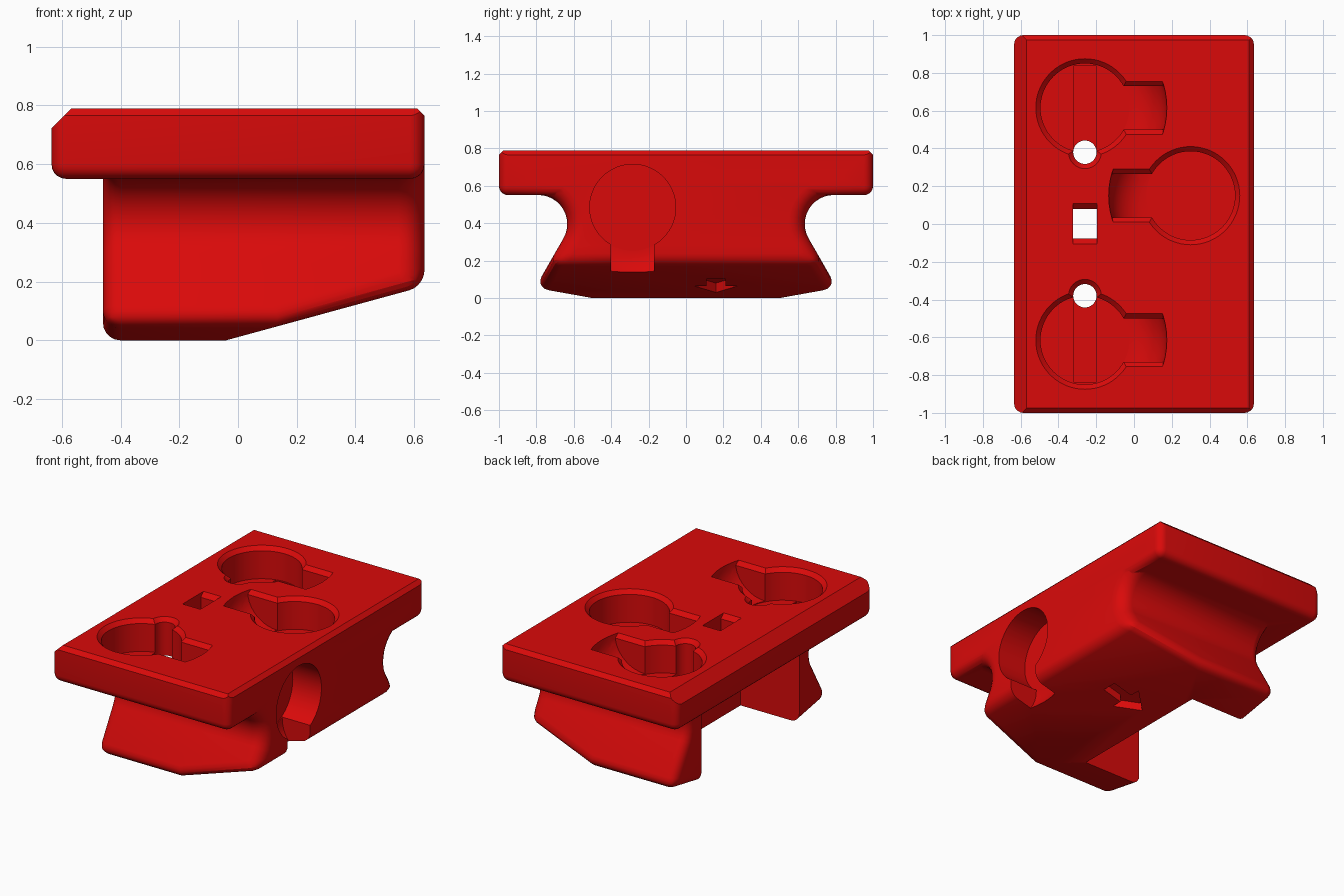
import bpy, bmesh, math
from mathutils import Matrix

if "Cube" in bpy.data.objects:
    bpy.data.objects.remove(bpy.data.objects["Cube"])

red = bpy.data.materials.new("red")
red.diffuse_color = (0.70, 0.003, 0.003, 1)
red.use_nodes = True
red.node_tree.nodes["Principled BSDF"].inputs["Base Color"].default_value = red.diffuse_color
TOP = 0.79


def make(name, bm):
    bmesh.ops.recalc_face_normals(bm, faces=bm.faces)
    me = bpy.data.meshes.new(name)
    bm.to_mesh(me)
    bm.free()
    ob = bpy.data.objects.new(name, me)
    bpy.context.collection.objects.link(ob)
    me.materials.append(red)
    return ob


def clip(bm, co, no):
    """Cut away everything on the normal side and close the cut."""
    r = bmesh.ops.bisect_plane(bm, geom=bm.verts[:] + bm.edges[:] + bm.faces[:], dist=1e-6,
                               plane_co=co, plane_no=no, clear_outer=True)
    edges = [e for e in r["geom_cut"] if isinstance(e, bmesh.types.BMEdge)]
    bmesh.ops.holes_fill(bm, edges=edges)


def box_bm(lo, hi):
    bm = bmesh.new()
    bmesh.ops.create_cube(bm, size=1)
    for v in bm.verts:
        v.co = [a + (c + 0.5) * (b - a) for a, b, c in zip(lo, hi, v.co)]
    return bm


def prism(points, vec):
    """Extrude a closed polygon along a vector."""
    bm = bmesh.new()
    f = bm.faces.new([bm.verts.new(p) for p in points])
    r = bmesh.ops.extrude_face_region(bm, geom=[f])
    bmesh.ops.translate(bm, vec=vec, verts=[v for v in r["geom"] if isinstance(v, bmesh.types.BMVert)])
    return bm


def lathe(profile, n=64):
    """Solid of revolution about z from (radius, height) pairs, capped."""
    bm = bmesh.new()
    rings = [[bm.verts.new((r * math.cos(2 * math.pi * i / n), r * math.sin(2 * math.pi * i / n), z))
              for i in range(n)] for r, z in profile]
    for a, b in zip(rings, rings[1:]):
        for i in range(n):
            bm.faces.new((a[i], a[(i + 1) % n], b[(i + 1) % n], b[i]))
    bm.faces.new(rings[0][::-1])
    bm.faces.new(rings[-1])
    return bm


def apply(ob, mod):
    bpy.context.view_layer.objects.active = ob
    bpy.ops.object.modifier_apply(modifier=mod.name)


def volume(ob):
    bm = bmesh.new()
    bm.from_mesh(ob.data)
    v = bm.calc_volume()
    bm.free()
    return v


def boolean(ob, other, op="DIFFERENCE"):
    """Apply a boolean, trying the next solver if nothing changed."""
    before = volume(ob)
    for solver in ("EXACT", "MANIFOLD", "FLOAT"):
        m = ob.modifiers.new("cut", "BOOLEAN")
        m.operation, m.object, m.solver = op, other, solver
        apply(ob, m)
        if abs(volume(ob) - before) > 1e-6:
            break
    bpy.data.objects.remove(other)


# Top plate: rounded corners and underside, chamfered top
bm = box_bm((-0.635, -1, 0.55), (0.635, 1, TOP))
up = [e for e in bm.edges if abs(e.verts[0].co.z - e.verts[1].co.z) > 0.1]
bmesh.ops.bevel(bm, geom=up, offset=0.05, segments=5, profile=0.5, affect="EDGES")
low = [e for e in bm.edges if all(v.co.z < 0.56 for v in e.verts)]
bmesh.ops.bevel(bm, geom=low, offset=0.049, segments=5, profile=0.5, affect="EDGES")
for x, y, c in ((1, 0, 0.025), (0, 1, 0.025), (0, -1, 0.025), (-1, 0, 0.067)):
    clip(bm, (x * (0.635 - c), y * (1 - c), TOP), (x, y, 1))
body = make("mounting_body", bm)

# Dovetail base: waisted cross-section, sloped underside
half = [(0.5, 0), (0.807, 0.055)]
for i in range(13):
    a = math.radians(210 - 10 * i)
    half.append((0.79 + 0.155 * math.cos(a), 0.396 + 0.155 * math.sin(a)))
half += [(0.9, 0.551), (0.9, 0.72)]
loop = half + [(-y, z) for y, z in reversed(half)]
bm = prism([(-0.46, y, z) for y, z in loop], (1.095, 0, 0))
clip(bm, (-0.04, 0, 0), (0.273, 0, -1))

# Rounded edges, widest on the sides of the right end
bmesh.ops.recalc_face_normals(bm, faces=bm.faces)
layer = bm.edges.layers.float.new("bevel_weight_edge")
for e in bm.edges:
    if e.calc_face_angle(0) > math.radians(30):
        mid = (e.verts[0].co + e.verts[1].co) / 2
        side = mid.x > 0.634 and 0.19 < mid.z < 0.6
        e[layer] = 1.0 if side else 0.67
base = make("dovetail_base", bm)
m = base.modifiers.new("round", "BEVEL")
m.width, m.segments, m.limit_method, m.offset_type = 0.125, 5, "WEIGHT", "WIDTH"
m.use_clamp_overlap = False
apply(base, m)
bm = bmesh.new()
bm.from_mesh(base.data)
bmesh.ops.remove_doubles(bm, verts=bm.verts, dist=1e-4)
bm.to_mesh(base.data)
bm.free()

# Rear opening between the two legs
boolean(base, make("rear_gap", box_bm((-0.7, -0.5, -0.1), (-0.04, 0.5, 0.55))))
boolean(body, base, "UNION")


def pocket(mat, chamfer=True):
    """Round pocket with a scooped finger ramp along local +x; mouth at local z = 0."""
    rim = [(0.235, -0.025), (0.30, 0.04)] if chamfer else [(0.23, 0.04)]
    parts = [lathe([(rim[0][0], -0.205)] + rim)]
    scoop = [(0.234 + 0.2 * math.sin(t), -0.2 * math.cos(t))
             for t in (math.radians(10 * i) for i in range(10))] + [(0.435, 0.04)]
    for w, tilt in ((0.115, 0), (0.14, 1)) if chamfer else ((0.115, 0),):
        ramp = lathe(scoop)
        clip(ramp, (0.03, 0, 0), (-1, 0, 0))
        clip(ramp, (0, w, 0), (0, 1, -tilt))
        clip(ramp, (0, -w, 0), (0, -1, -tilt))
        parts.append(ramp)
    for p in parts:
        p.transform(mat)
        boolean(body, make("pocket_cutter", p))


# One pocket in the right end and three in the top
pocket(Matrix.Translation((0.635, -0.285, 0.485)) @ Matrix.Rotation(math.pi / 2, 4, "Y"), False)
for y in (-0.615, 0.615):
    pocket(Matrix.Translation((-0.26, y, TOP)))
pocket(Matrix.Translation((0.3, 0.15, TOP)) @ Matrix.Rotation(math.pi, 4, "Z"))

# Pin holes beside the outer pockets, with shallow floor grooves
for s in (-1, 1):
    hole = lathe([(0.062, 0.5), (0.062, 0.765), (0.107, 0.81)], 32)
    hole.transform(Matrix.Translation((-0.26, s * 0.38, 0)))
    boolean(body, make("pin_hole", hole))
    ys = sorted((s * 0.40, s * 0.84))
    boolean(body, make("floor_groove", box_bm((-0.318, ys[0], 0.575), (-0.202, ys[1], 0.60))))

# Square slot with sloped ends
slot = [(-0.078, 0.5), (0.08, 0.5), (0.08, 0.762), (0.128, 0.81), (-0.126, 0.81), (-0.078, 0.762)]
boolean(body, make("square_slot", prism([(-0.322, y, z) for y, z in slot], (0.127, 0, 0))))

# Arrow-shaped recess in the sloped underside
arrow = [(0.07, 0.16), (0.2, 0.28), (0.2, 0.21), (0.33, 0.21),
         (0.33, 0.11), (0.2, 0.11), (0.2, 0.04)]
boolean(body, make("arrow_recess", prism(
    [(x, y, 0.273 * (x + 0.04) - 0.05) for x, y in arrow], (0, 0, 0.10))))

# Shading
bpy.ops.object.select_all(action="DESELECT")
body.select_set(True)
bpy.context.view_layer.objects.active = body
bpy.ops.object.shade_smooth_by_angle(angle=math.radians(28))
